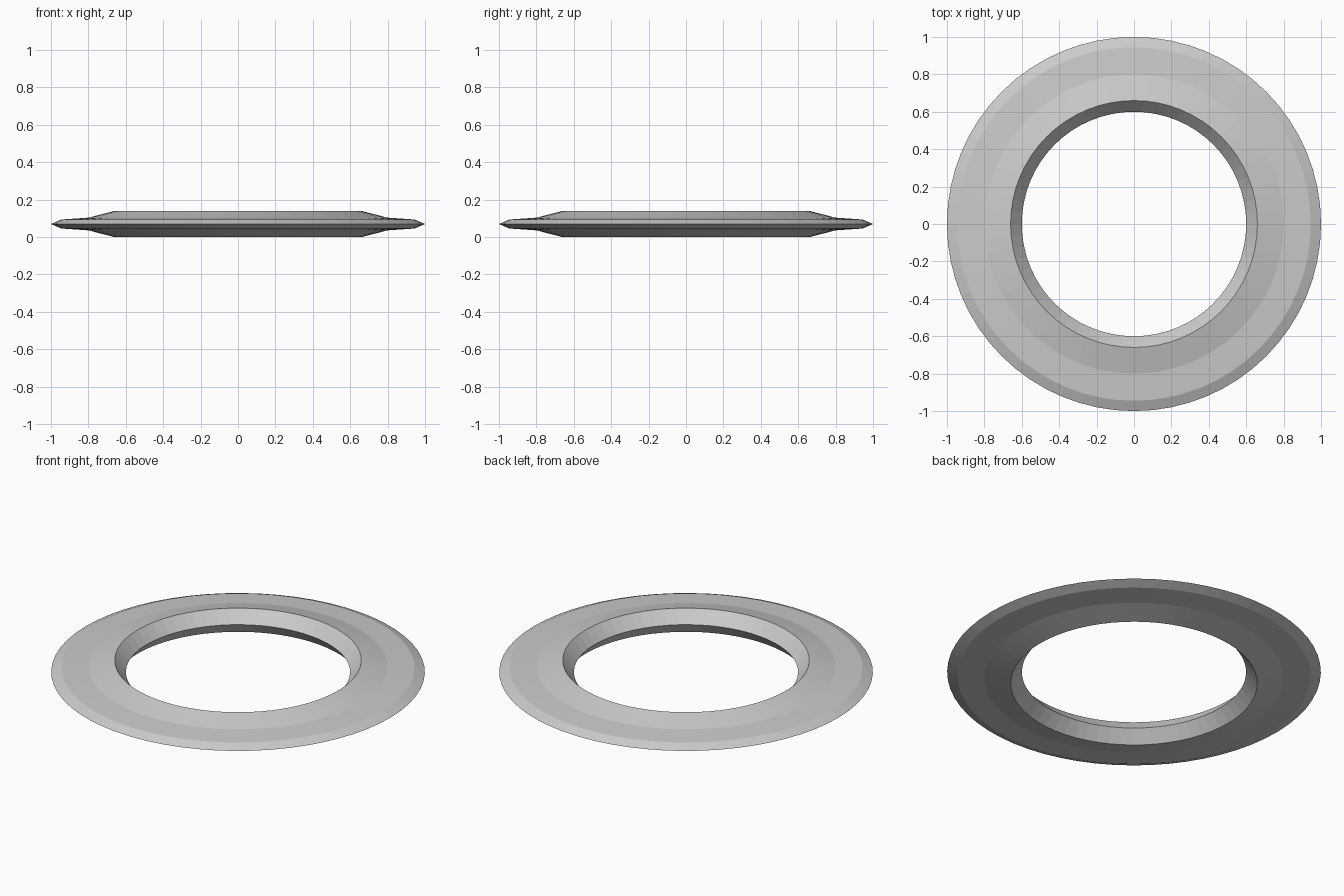
import bpy
import bmesh
import math

cube = bpy.data.objects.get("Cube")
if cube:
    bpy.data.objects.remove(cube, do_unlink=True)

SEGMENTS = 64
MID = 0.07

# Upper half of the cross-section: radius, height above the middle plane
upper = [(1.0, 0.0), (0.945, 0.024), (0.8, 0.034), (0.66, 0.07), (0.6, 0.0)]
lower = [(r, -h) for r, h in reversed(upper[1:-1])]
profile = upper + lower

# Light grey material
grey = bpy.data.materials.new("light_grey")
grey.use_nodes = True
colour = (0.6, 0.6, 0.6, 1)
grey.diffuse_color = colour
grey.node_tree.nodes["Principled BSDF"].inputs["Base Color"].default_value = colour

# Ring: the closed cross-section turned about the vertical axis
bm = bmesh.new()
rings = []
for i in range(SEGMENTS):
    a = math.tau * i / SEGMENTS
    rings.append([bm.verts.new((r * math.cos(a), r * math.sin(a), MID + h))
                  for r, h in profile])
n = len(profile)
for i in range(SEGMENTS):
    here, there = rings[i], rings[(i + 1) % SEGMENTS]
    for j in range(n):
        k = (j + 1) % n
        bm.faces.new((here[j], there[j], there[k], here[k]))
bmesh.ops.recalc_face_normals(bm, faces=bm.faces)

mesh = bpy.data.meshes.new("throwing_ring")
bm.to_mesh(mesh)
bm.free()
mesh.materials.append(grey)
ring = bpy.data.objects.new("throwing_ring", mesh)
bpy.context.collection.objects.link(ring)
